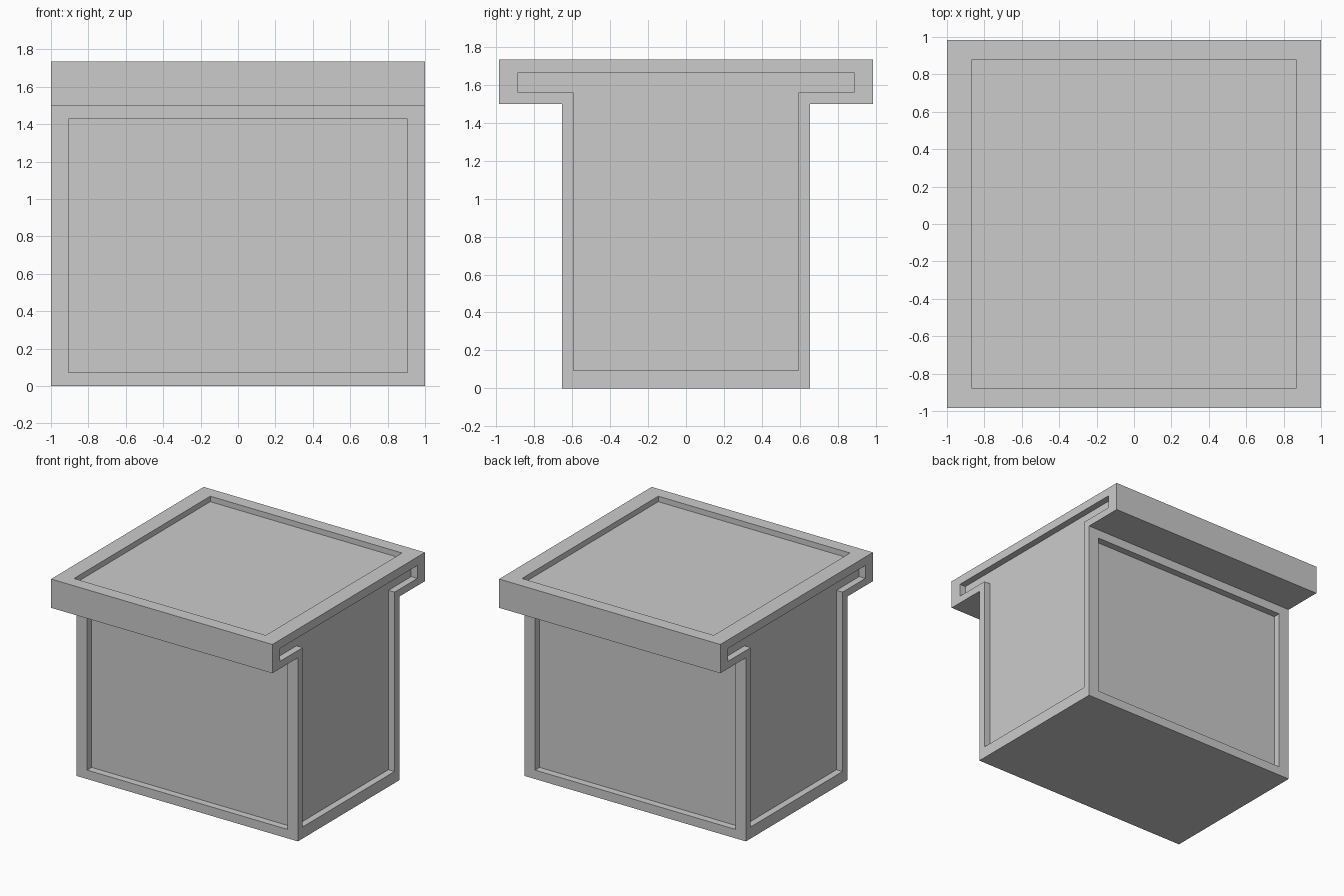
import bpy, bmesh
from mathutils import Vector

if "Cube" in bpy.data.objects:
    bpy.data.objects.remove(bpy.data.objects["Cube"])

W, TOP_Y, BODY_Y = 1.0, 0.985, 0.655
LIP_Z, TOP_Z = 1.5, 1.735


def rect(a, lo, hi):
    return [(-a, lo), (a, lo), (a, hi), (-a, hi)]


def tee(body, arm, bottom, lip, top):
    right = [(body, bottom), (body, lip), (arm, lip), (arm, top)]
    return right + [(-y, z) for y, z in reversed(right)]


bm = bmesh.new()


def panel(outer, inner, place, push):
    """Frame around a sunken panel: rim, recess walls and floor."""
    o = [bm.verts.new(place(*p)) for p in outer]
    i = [bm.verts.new(place(*p)) for p in inner]
    d = [bm.verts.new(v.co + Vector(push)) for v in i]
    n = len(o)
    for k in range(n):
        m = (k + 1) % n
        bm.faces.new((o[k], o[m], i[m], i[k]))
        bm.faces.new((i[k], i[m], d[m], d[k]))
    bm.faces.new(d)


def flat(pts):
    bm.faces.new([bm.verts.new(p) for p in pts])


# T-shaped ends with sunken panels
for s in (1, -1):
    panel(tee(BODY_Y, TOP_Y, 0, LIP_Z, TOP_Z),
          tee(0.593, 0.887, 0.095, 1.56, 1.665),
          lambda y, z: (s * W, y, z), (-s * 0.055, 0, 0))

# Front and back panels, overhang undersides and cap edges
for s in (1, -1):
    panel(rect(W, 0, LIP_Z), rect(0.905, 0.073, 1.428),
          lambda x, z: (x, s * BODY_Y, z), (0, -s * 0.058, 0))
    flat([(x, s * y, LIP_Z) for x, y in
          ((-W, BODY_Y), (W, BODY_Y), (W, TOP_Y), (-W, TOP_Y))])
    flat([(x, s * TOP_Y, z) for x, z in rect(W, LIP_Z, TOP_Z)])

# Top panel and plain base
panel(rect(W, -TOP_Y, TOP_Y), rect(0.867, -0.88, 0.88),
      lambda x, y: (x, y, TOP_Z), (0, 0, -0.045))
flat([(x, y, 0) for x, y in rect(W, -BODY_Y, BODY_Y)])

# Weld the sides into one closed shell
bmesh.ops.remove_doubles(bm, verts=bm.verts[:], dist=1e-5)
bmesh.ops.recalc_face_normals(bm, faces=bm.faces[:])
mesh = bpy.data.meshes.new("panelled_block")
bm.to_mesh(mesh)
bm.free()
bpy.context.collection.objects.link(bpy.data.objects.new("panelled_block", mesh))
